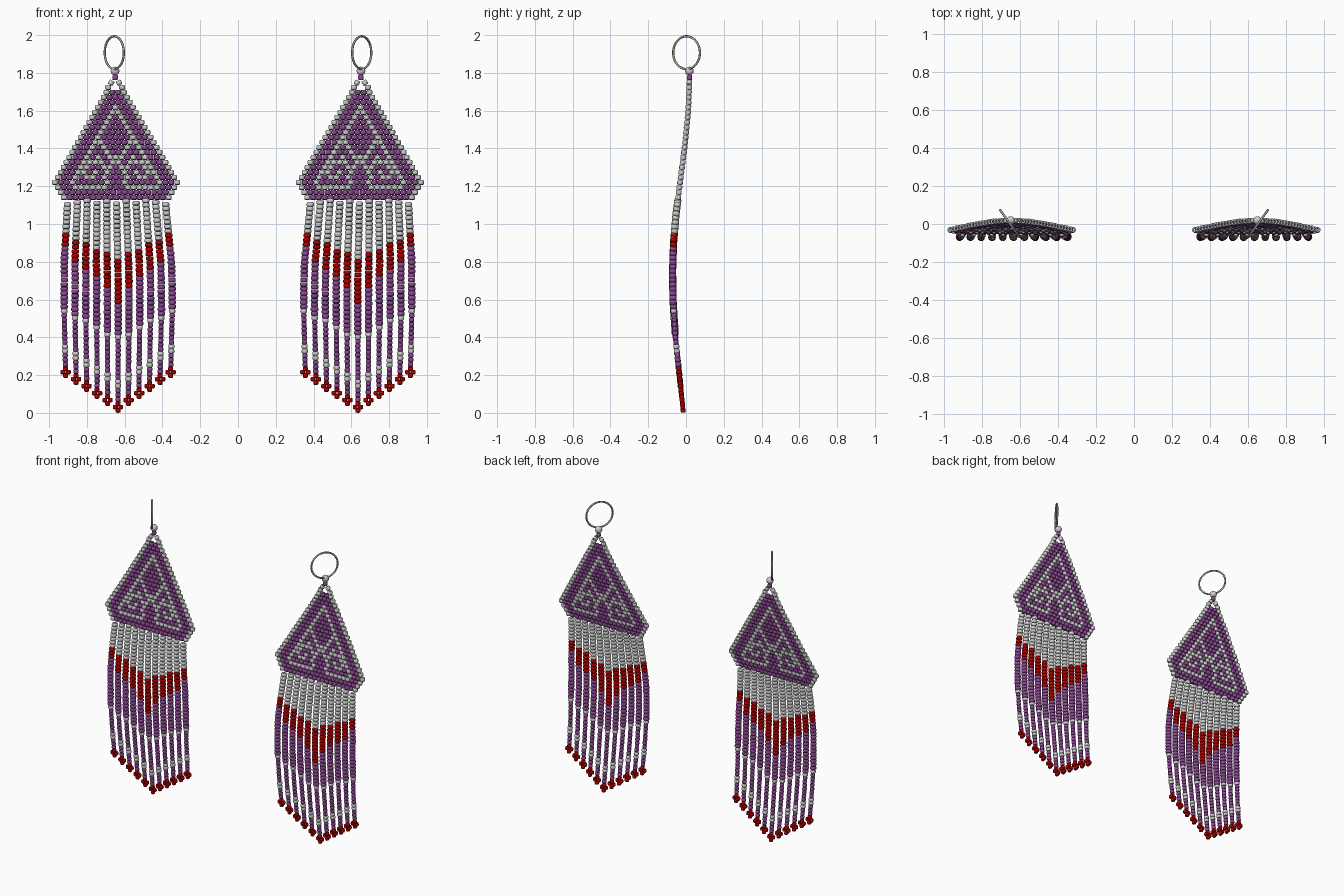
import bpy, bmesh, math, random
from mathutils import Matrix, Vector

if "Cube" in bpy.data.objects:
    bpy.data.objects.remove(bpy.data.objects["Cube"])

random.seed(4)


def material(name, rgb):
    m = bpy.data.materials.new(name)
    m.diffuse_color = (*rgb, 1)
    m.use_nodes = True
    m.node_tree.nodes["Principled BSDF"].inputs["Base Color"].default_value = m.diffuse_color
    return m


WHITE, PURPLE, RED = 0, 1, 2
MATS = [material("pearl_white", (0.72, 0.72, 0.70)),
        material("purple_glass", (0.27, 0.07, 0.30)),
        material("red_glass", (0.42, 0.0, 0.0))]
METAL = material("wire_metal", (0.35, 0.35, 0.35))


def interp(pts, z):
    for (z0, a), (z1, b) in zip(pts, pts[1:]):
        if z <= z1:
            return a + (b - a) * max(0, z - z0) / (z1 - z0)
    return pts[-1][1]


# gentle drape of the whole piece, seen from the side and the front
DRAPE = [(0, -.014), (.2, -.035), (.4, -.056), (.6, -.069), (.75, -.071), (.9, -.066),
         (1.05, -.053), (1.2, -.034), (1.4, -.008), (1.6, .012), (1.8, .02)]
CENTRE = [(0, -.635), (.7, -.634), (1.2, -.645), (1.8, -.651)]
SPREAD = [(0, 1.0), (.2, 1.0), (.55, 1.03), (.8, 1.02), (1.12, .93)]
PROFILE = [(.38, -.8), (.8, -1), (1, -.55), (1, .55), (.8, 1), (.38, .8)]
SEG = 10


class Beads:
    """Collects many beads into one object, mirrored to the other earring."""

    def __init__(self, name):
        self.name, self.v, self.f, self.m = name, [], [], []

    def add(self, u, z, r, h, mat, tilt=0.0):
        slope = (interp(DRAPE, z + .02) - interp(DRAPE, z - .02)) / .04
        rot = Matrix.Rotation(-math.atan(slope), 3, 'X') @ Matrix.Rotation(tilt, 3, 'Y')
        pos = Vector((interp(CENTRE, z) + u, interp(DRAPE, z), z))
        r *= random.uniform(.97, 1.03)
        b, n = len(self.v), len(PROFILE)
        for s in range(SEG):
            a = 2 * math.pi * s / SEG
            for pr, pz in PROFILE:
                p = Vector((pr * r * math.cos(a), pr * r * math.sin(a), pz * h))
                self.v.append(pos + rot @ p)
        for s in range(SEG):
            t = (s + 1) % SEG
            for k in range(n):
                l = (k + 1) % n
                self.f.append((b + s * n + k, b + t * n + k, b + t * n + l, b + s * n + l))
                self.m.append(mat)

    def build(self):
        me = bpy.data.meshes.new(self.name)
        me.from_pydata(self.v, [], self.f)
        for m in MATS:
            me.materials.append(m)
        for p, m in zip(me.polygons, self.m):
            p.material_index, p.use_smooth = m, True
        finish(self.name, me)


def finish(name, me):
    ob = bpy.data.objects.new(name, me)
    bpy.context.collection.objects.link(ob)
    mod = ob.modifiers.new("pair", 'MIRROR')
    mod.use_mirror_merge = False


# woven panel: brick-stitched rows with a diamond and two scrolls
W, ROW, WIDE_Z = .0308, .0265, 1.22
MOTIF = [[(0, 1.635), (.235, 1.235), (.20, 1.193), (.065, 1.193), (.045, 1.25),
          (.10, 1.345), (.165, 1.29), (.14, 1.245), (.105, 1.26)],
         [(.10, 1.465), (0, 1.335), (.05, 1.25)]]


def line_distance(u, z):
    best, p = 9, Vector((u, z))
    for line in MOTIF:
        for a, b in zip(line, line[1:]):
            a, b = Vector(a), Vector(b)
            t = max(0, min(1, (p - a).dot(b - a) / (b - a).length_squared))
            best = min(best, (p - a - (b - a) * t).length)
    return best


panel = Beads("woven_panel")
rows = [(n, WIDE_Z + (22 - n) * ROW) for n in range(4, 23)]
rows += [(22 - k, WIDE_Z - k * ROW) for k in (1, 2, 3)]
for n, z in rows:
    for i in range(n):
        u = (i - (n - 1) / 2) * W
        edge = i in (0, n - 1)
        white = edge or line_distance(abs(u), z) < .0145
        panel.add(u, z, W * .5, ROW * .48, WHITE if white else PURPLE)
panel.build()

# hanging loop of beads over the panel
loop = Beads("hanging_loop_beads")
for s in (-1, 1):
    loop.add(s * .037, 1.723, .0155, .0125, WHITE)
    loop.add(s * .021, 1.748, .0145, .0125, WHITE, -s * .5)
loop.add(0, 1.775, .0145, .0135, PURPLE)
loop.build()

# fringe strands and their three-bead tips
fringe, tips = Beads("fringe_strands"), Beads("fringe_tips")
RED_END = [.58, .66, .72, .76, .80, .87]
STEP = .0235
for i in range(-5, 6):
    d = abs(i)
    base = .037 * d

    def at(z):
        return i * .0556 * interp(SPREAD, z)

    tips.add(at(base), base + .013, .0135, .0115, RED)
    for s in (-1, 1):
        tips.add(at(base) + s * .0145, base + .031, .013, .011, RED)
    tips.add(at(base), base + .049, .0135, .011, RED)
    z = base + .072
    white_low, white_mid = base + .145, .395 + .028 * d
    red_top = .815 + .027 * d
    while z < 1.125:
        if z > red_top:
            c = WHITE
        elif z > RED_END[d]:
            c = RED
        elif abs(z - white_low) < STEP * .95 or abs(z - white_mid) < STEP * .5:
            c = WHITE
        else:
            c = PURPLE
        fat = z > white_mid - STEP * .5
        r = .0195 if fat else .0138
        if c == WHITE and z < .6:
            r = .0165
        fringe.add(at(z), z, r, STEP * .48, c)
        z += STEP
fringe.build()
tips.build()

# silver ball joining the loop to the ear ring
bm = bmesh.new()
bmesh.ops.create_uvsphere(bm, u_segments=16, v_segments=10, radius=.023,
                          matrix=Matrix.Translation((-.651, .018, 1.81)))
for f in bm.faces:
    f.smooth = True
me = bpy.data.meshes.new("joining_ball")
bm.to_mesh(me)
bm.free()
me.materials.append(MATS[WHITE])
finish("joining_ball", me)

# round ear ring, turned on its vertical axis
R, T, NR, NT = .087, .006, 40, 8
v, f = [], []
turn = Matrix.Rotation(math.radians(-54.5), 3, 'Z')
for i in range(NR):
    a = 2 * math.pi * i / NR
    for j in range(NT):
        b = 2 * math.pi * j / NT
        q = R + T * math.cos(b)
        p = turn @ Vector((q * math.cos(a), T * math.sin(b), q * math.sin(a)))
        v.append(p + Vector((-.655, .003, 1.907)))
        k, l = (i + 1) % NR, (j + 1) % NT
        f.append((i * NT + j, i * NT + l, k * NT + l, k * NT + j))
me = bpy.data.meshes.new("ear_ring")
me.from_pydata(v, [], f)
for p in me.polygons:
    p.use_smooth = True
me.materials.append(METAL)
bm = bmesh.new()
bm.from_mesh(me)
bmesh.ops.recalc_face_normals(bm, faces=bm.faces)
bm.to_mesh(me)
bm.free()
finish("ear_ring", me)
